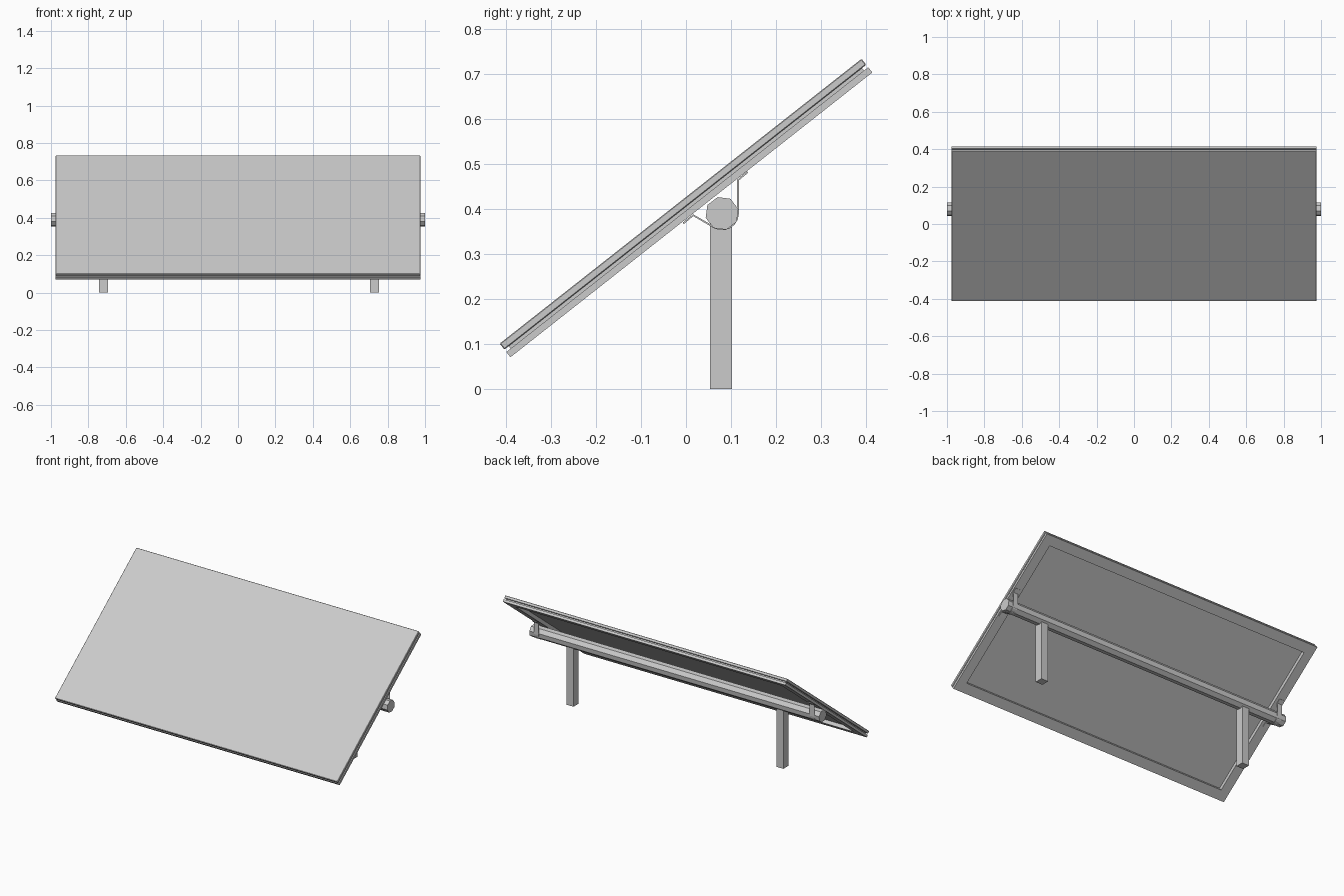
import bpy, bmesh
from math import radians, cos, sin, pi
from mathutils import Matrix

if "Cube" in bpy.data.objects:
    bpy.data.objects.remove(bpy.data.objects["Cube"])

# Panel space: x along width, y up the slope, z along the panel normal
TILT = Matrix.Translation((0, 0, 0.402)) @ Matrix.Rotation(radians(38.2), 4, 'X')
HX, HU = 0.975, 0.5115          # panel half sizes
TY, TZ, TR = 0.08, 0.39, 0.0375  # tube axis and radius


def finish(name, bm, matrix=None, bevel=0):
    bmesh.ops.recalc_face_normals(bm, faces=bm.faces)
    if matrix:
        bm.transform(matrix)
    me = bpy.data.meshes.new(name)
    bm.to_mesh(me)
    bm.free()
    ob = bpy.data.objects.new(name, me)
    bpy.context.collection.objects.link(ob)
    if bevel:
        mod = ob.modifiers.new("edge_bevel", 'BEVEL')
        mod.width, mod.segments = bevel, 1
    return ob


def box(name, lo, hi, matrix=None, bevel=0):
    bm = bmesh.new()
    bmesh.ops.create_cube(bm, size=1)
    for v in bm.verts:
        v.co = [(a + b) / 2 + c * (b - a) for a, b, c in zip(lo, hi, v.co)]
    return finish(name, bm, matrix, bevel)


def prism(name, profile, x0, x1):
    """Extrude a closed y-z profile along x."""
    bm = bmesh.new()
    f = bm.faces.new([bm.verts.new((x0, y, z)) for y, z in profile])
    r = bmesh.ops.extrude_face_region(bm, geom=[f])
    for g in r['geom']:
        if isinstance(g, bmesh.types.BMVert):
            g.co.x = x1
    return finish(name, bm)


def ribbon(name, path, x0, x1, thick):
    """Thin bent strap following a y-z path."""
    bm = bmesh.new()
    rows = [(bm.verts.new((x0, y, z)), bm.verts.new((x1, y, z))) for y, z in path]
    for a, b in zip(rows, rows[1:]):
        bm.faces.new((a[0], a[1], b[1], b[0]))
    ob = finish(name, bm)
    mod = ob.modifiers.new("thickness", 'SOLIDIFY')
    mod.thickness, mod.offset = thick, 0
    return ob


# Flat panel on top
box("panel_sheet", (-HX, -HU, 0.0025), (HX, HU, 0.0193), TILT, 0.002)

# Grooved rectangular frame under the panel: (inset, height) section round a rectangle
section = [(0, -0.0193), (0, -0.0045), (0.012, -0.0045),
           (0.012, 0.0025), (0.058, 0.0025), (0.058, -0.0193)]
bm = bmesh.new()
rings = [[bm.verts.new((sx * (HX - i), sy * (HU - i), n))
          for sx, sy in ((-1, -1), (1, -1), (1, 1), (-1, 1))] for i, n in section]
for a, b in zip(rings, rings[1:] + rings[:1]):
    for k in range(4):
        j = (k + 1) % 4
        bm.faces.new((a[k], a[j], b[j], b[k]))
finish("panel_frame", bm, TILT)

# Eight-sided cross tube
prism("cross_tube", [(TY + TR * cos(radians(15) + k * pi / 4),
                      TZ + TR * sin(radians(15) + k * pi / 4)) for k in range(8)], -1, 1)

# Two square posts
for side, x in (("left", -0.719), ("right", 0.729)):
    box(side + "_post", (x - 0.024, 0.053, 0), (x + 0.024, 0.102, 0.385))

# Straps slung under the tube and fixed to the frame ends
wrap = [(TY + 0.0355 * cos(radians(a)), TZ + 0.0355 * sin(radians(a)))
        for a in range(240, 361, 20)]
strap = [(-0.006, 0.368), (0.016, 0.386)] + wrap + [(0.1155, 0.464), (0.137, 0.482)]
for side, s in (("left", -1), ("right", 1)):
    ribbon(side + "_strap", strap, s * 0.935, s * 0.968, 0.004)
